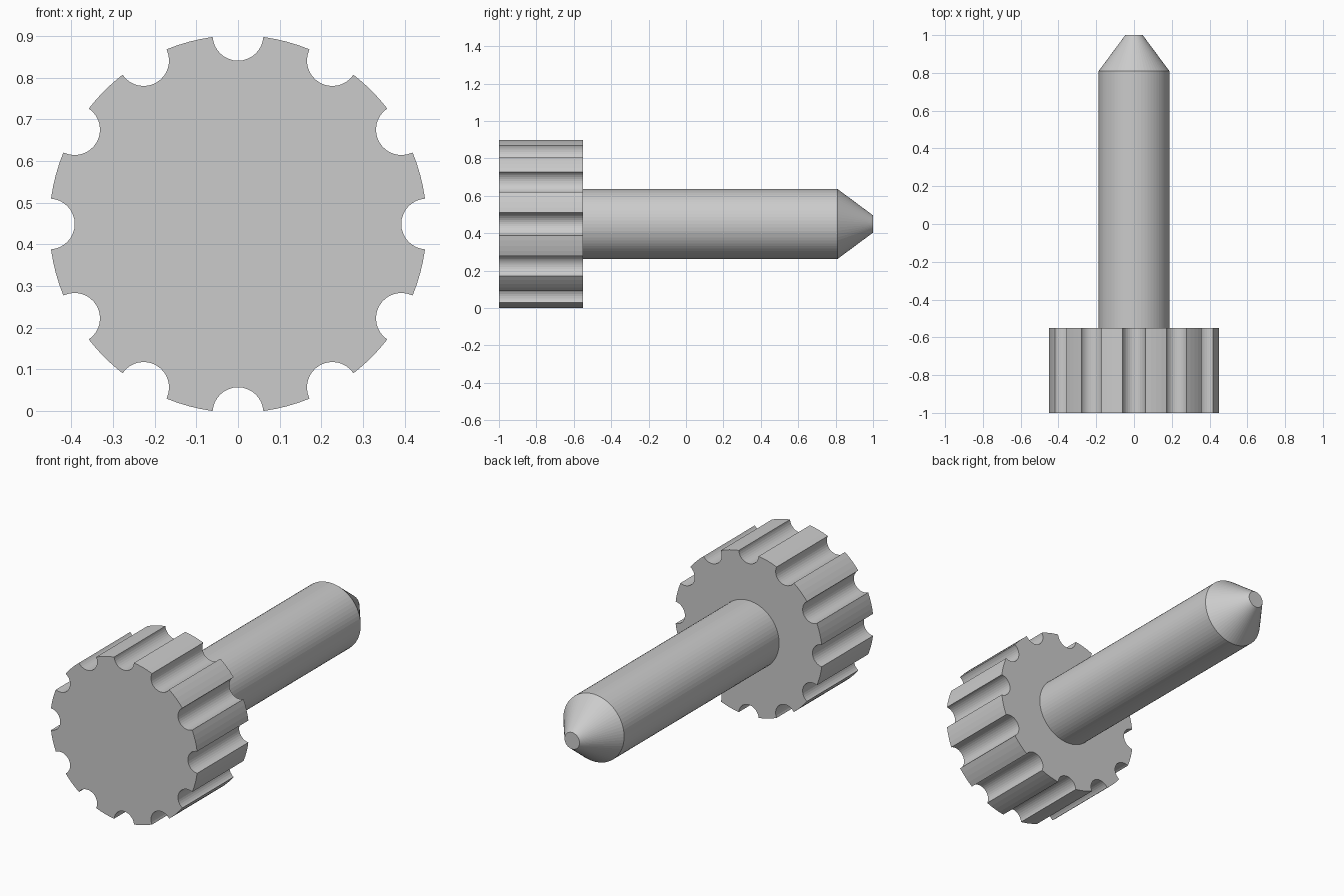
import bpy, bmesh
from math import pi, sin, cos, asin, atan2

if "Cube" in bpy.data.objects:
    bpy.data.objects.remove(bpy.data.objects["Cube"])

CZ = 0.449                       # height of the common axis
HEAD_R, NOTCH_R, NOTCHES = 0.453, 0.061, 12
Y_FRONT, Y_BACK = -1.0, -0.55


def finish(bm, name):
    bmesh.ops.recalc_face_normals(bm, faces=bm.faces)
    mesh = bpy.data.meshes.new(name)
    bm.to_mesh(mesh)
    bm.free()
    obj = bpy.data.objects.new(name, mesh)
    bpy.context.collection.objects.link(obj)
    return obj


# Knurled head: round outline with scooped notches, extruded along y
def head_outline():
    step = 2 * pi / NOTCHES
    half = 2 * asin(NOTCH_R / (2 * HEAD_R))      # half angle of a notch mouth
    ex, ey = HEAD_R * sin(half), HEAD_R * cos(half) - HEAD_R
    a0 = atan2(ey, ex)
    pts = []
    for k in range(NOTCHES):
        c, s = cos(k * step), sin(k * step)
        n = 16
        local = []
        for i in range(n + 1):                   # scoop
            a = a0 + (-pi - 2 * a0) * i / n
            local.append((NOTCH_R * cos(a), HEAD_R + NOTCH_R * sin(a)))
        for i in range(1, 4):                    # rim up to the next notch
            a = half + (step - 2 * half) * i / 4
            local.append((-HEAD_R * sin(a), HEAD_R * cos(a)))
        pts += [(x * c - z * s, x * s + z * c) for x, z in local]
    return pts


bm = bmesh.new()
face = bm.faces.new([bm.verts.new((x, Y_FRONT, CZ + z)) for x, z in head_outline()])
ext = bmesh.ops.extrude_face_region(bm, geom=[face], use_keep_orig=True)
verts = [g for g in ext["geom"] if isinstance(g, bmesh.types.BMVert)]
bmesh.ops.translate(bm, verts=verts, vec=(0, Y_BACK - Y_FRONT, 0))
finish(bm, "knurled_head")

# Shaft with a blunt conical tip: rings of (y, radius)
SEG = 64
bm = bmesh.new()
rings = [[bm.verts.new((r * cos(2 * pi * i / SEG), y, CZ + r * sin(2 * pi * i / SEG)))
          for i in range(SEG)]
         for y, r in [(Y_BACK - 0.005, 0.187), (0.81, 0.187), (1.0, 0.046)]]
for a, b in zip(rings, rings[1:]):
    for i in range(SEG):
        j = (i + 1) % SEG
        bm.faces.new((a[i], a[j], b[j], b[i]))
bm.faces.new(rings[0])
bm.faces.new(rings[-1])
finish(bm, "pointed_shaft")
